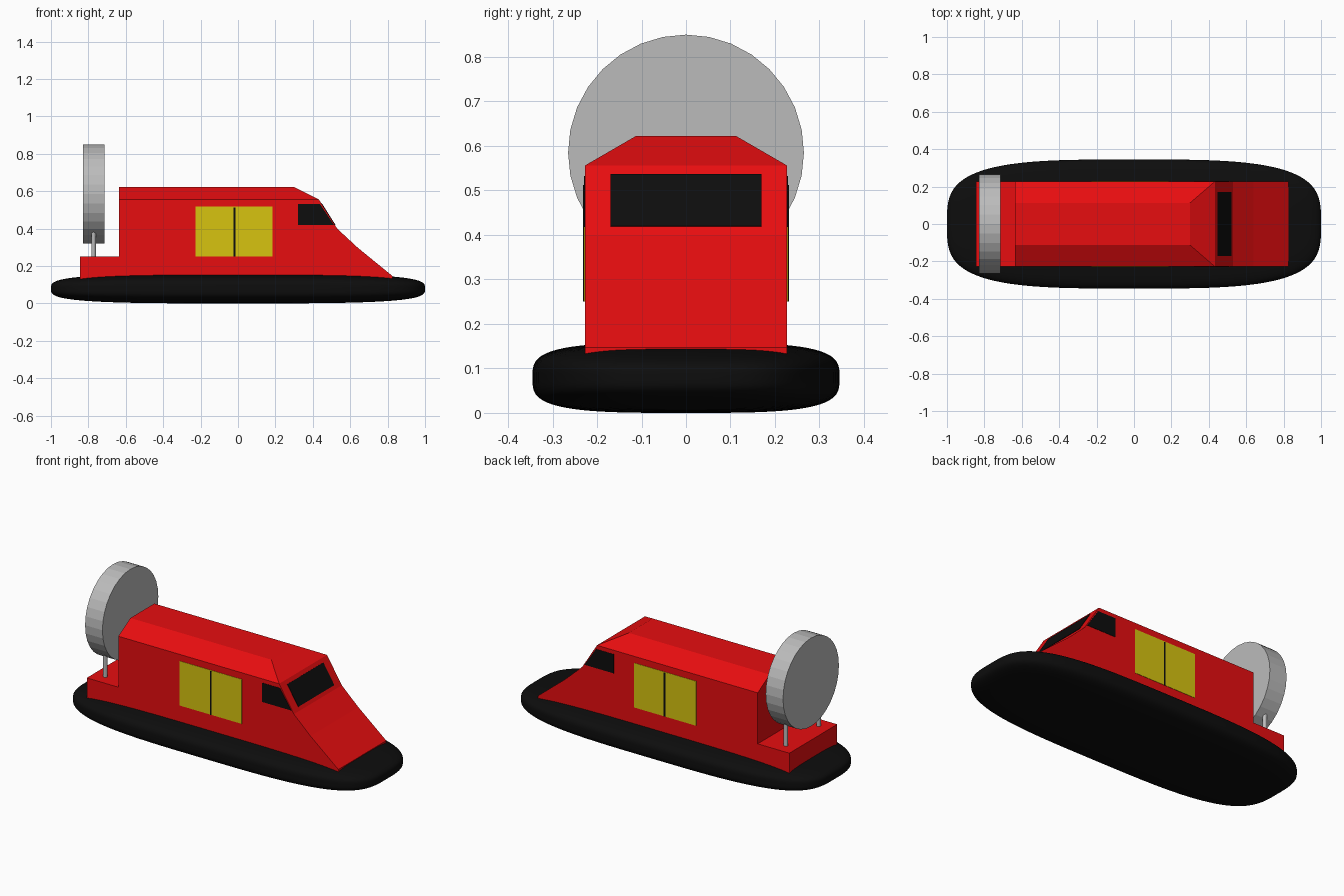
import bpy, bmesh, math
from mathutils import Vector, Matrix

if "Cube" in bpy.data.objects:
    bpy.data.objects.remove(bpy.data.objects["Cube"])


def material(name, rgb):
    m = bpy.data.materials.new(name)
    m.diffuse_color = (*rgb, 1)
    m.use_nodes = True
    m.node_tree.nodes["Principled BSDF"].inputs["Base Color"].default_value = m.diffuse_color
    return m


RED = material("red", (0.8, 0.004, 0.005))
BLACK = material("black", (0.004, 0.004, 0.004))
YELLOW = material("yellow", (0.68, 0.55, 0.005))
GREY = material("grey", (0.5, 0.5, 0.5))


def finish(bm, name, mat):
    bmesh.ops.recalc_face_normals(bm, faces=bm.faces)
    me = bpy.data.meshes.new(name)
    bm.to_mesh(me)
    bm.free()
    me.materials.append(mat)
    ob = bpy.data.objects.new(name, me)
    bpy.context.collection.objects.link(ob)
    return ob


def prism(bm, points, offset):
    """Polygon extruded along an offset vector."""
    face = bm.faces.new([bm.verts.new(p) for p in points])
    new = bmesh.ops.extrude_face_region(bm, geom=[face], use_keep_orig=True)["geom"]
    bmesh.ops.translate(bm, vec=Vector(offset),
                        verts=[v for v in new if isinstance(v, bmesh.types.BMVert)])


def cylinder(name, mat, radius, depth, matrix, sides):
    bm = bmesh.new()
    bmesh.ops.create_cone(bm, cap_ends=True, segments=sides, radius1=radius,
                          radius2=radius, depth=depth, matrix=matrix)
    return finish(bm, name, mat)


# Inflated skirt: cube rounded into a superellipsoid
N = 3.5
bm = bmesh.new()
bmesh.ops.create_cube(bm, size=2)
bmesh.ops.subdivide_edges(bm, edges=bm.edges[:], cuts=27, use_grid_fill=True)
for v in bm.verts:
    k = sum(abs(c) ** N for c in v.co) ** (1 / N)
    v.co = Vector((v.co.x / k, v.co.y / k * 0.345, v.co.z / k * 0.079 + 0.079))
skirt = finish(bm, "skirt", BLACK)
for p in skirt.data.polygons:
    p.use_smooth = True

# Cabin and rear deck: side profile extruded across, roof with sloped sides
W = 0.227
profile = [(-0.845, 0.1), (-0.845, 0.25), (-0.635, 0.25), (-0.635, 0.556),
           (0.432, 0.556), (0.53, 0.40), (0.64, 0.298), (0.825, 0.147), (0.825, 0.1)]
bm = bmesh.new()
prism(bm, [(x, -W, z) for x, z in profile], (0, 2 * W, 0))
bm.normal_update()
top = [f for f in bm.faces if all(v.co.z > 0.5 for v in f.verts)]
geom = bmesh.ops.extrude_face_region(bm, geom=top)["geom"]
for v in [g for g in geom if isinstance(g, bmesh.types.BMVert)]:
    v.co = (0.30 if v.co.x > 0 else -0.635, math.copysign(0.113, v.co.y), 0.622)
bmesh.ops.delete(bm, geom=[f for f in top if f.is_valid], context="FACES_ONLY")
finish(bm, "cabin", RED)

# Doors, door gap and side windows as thin plates on both sides
plates = [
    ("door_panel", YELLOW, 0.004, [(-0.227, 0.25), (0.185, 0.25), (0.185, 0.517), (-0.227, 0.517)]),
    ("door_gap", BLACK, 0.006, [(-0.025, 0.25), (-0.014, 0.25), (-0.014, 0.512), (-0.025, 0.512)]),
    ("side_window", BLACK, 0.004, [(0.32, 0.418), (0.514, 0.418), (0.438, 0.532), (0.32, 0.532)]),
]
for name, mat, out, pts in plates:
    for side, s in (("front", -1), ("back", 1)):
        bm = bmesh.new()
        prism(bm, [(x, s * (W - 0.002), z) for x, z in pts], (0, s * out, 0))
        finish(bm, f"{name}_{side}", mat)

# Windscreen on the sloped nose
a, b = Vector((0.432, 0, 0.556)), Vector((0.53, 0, 0.40))
slope = b - a
normal = Vector((-slope.z, 0, slope.x)).normalized()
lo, hi = a + slope * 0.88, a + slope * 0.135
bm = bmesh.new()
prism(bm, [Vector((p.x, y, p.z)) - normal * 0.002
           for p, y in ((lo, -0.17), (lo, 0.17), (hi, 0.17), (hi, -0.17))], normal * 0.005)
finish(bm, "windscreen", BLACK)

# Propeller housing and its two struts
cylinder("fan", GREY, 0.265, 0.115,
         Matrix.Translation((-0.772, 0, 0.585)) @ Matrix.Rotation(math.pi / 2, 4, "Y"), 32)
for side, y in (("front", -0.155), ("back", 0.155)):
    cylinder(f"fan_strut_{side}", GREY, 0.012, 0.17,
             Matrix.Translation((-0.772, y, 0.315)), 12)
